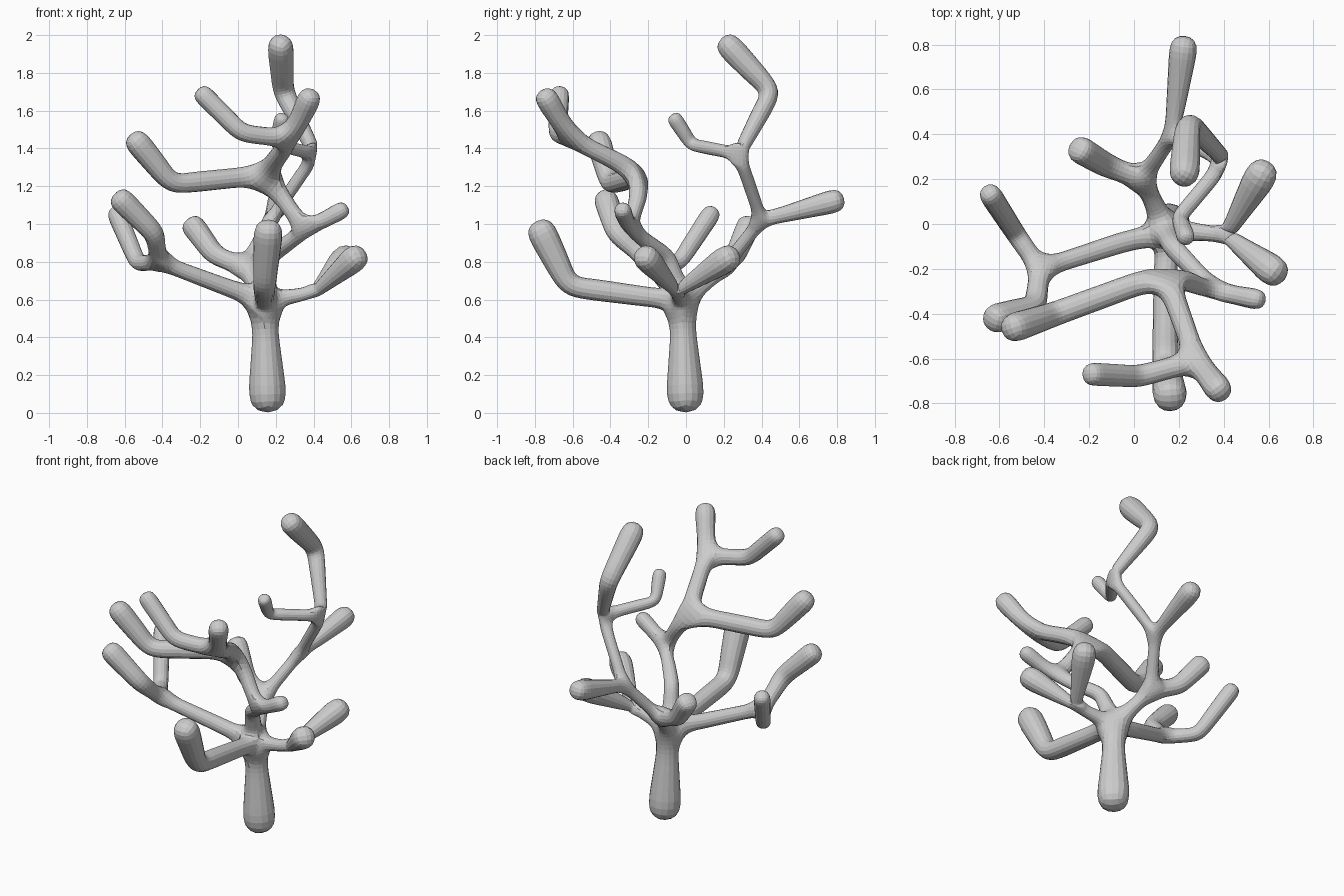
import bpy
from mathutils import Vector

if "Cube" in bpy.data.objects:
    bpy.data.objects.remove(bpy.data.objects["Cube"])

# Branch joints: name -> (parent, x, y, z, radius)
joints = {
    "base": (None, .16, 0, -.015, .112),
    "hub": ("base", .14, -.02, .59, .05),
    # front limb
    "front_elbow": ("hub", .14, -.62, .67, .06),
    "front_tip": ("front_elbow", .16, -.76, .95, .084),
    # right limb with two tips
    "right_fork": ("hub", .41, -.05, .64, .03),
    "right_tip_a": ("right_fork", .565, .215, .815, .088),
    "right_tip_b": ("right_fork", .615, -.205, .815, .084),
    # left limb with two bent twigs
    "left_fork": ("hub", -.42, -.2, .8, .04),
    "left_elbow_a": ("left_fork", -.44, -.37, .95, .055),
    "left_tip_a": ("left_elbow_a", -.61, -.42, 1.12, .068),
    "left_elbow_b": ("left_fork", -.53, -.04, .79, .045),
    "left_tip_b": ("left_elbow_b", -.64, .13, 1.05, .052),
    # back limb, rising to the crown
    "back_fork": ("hub", .04, .2, .77, .038),
    "back_elbow": ("back_fork", -.12, .26, .83, .055),
    "back_tip": ("back_elbow", -.23, .325, .98, .065),
    "rear_fork": ("back_fork", .17, .4, 1.02, .033),
    "rear_tip": ("rear_fork", .22, .78, 1.12, .07),
    "crown_fork": ("rear_fork", .41, .28, 1.37, .034),
    "crown_elbow": ("crown_fork", .24, .455, 1.7, .055),
    "crown_tip": ("crown_elbow", .225, .23, 1.94, .073),
    "twig_elbow": ("crown_fork", .2, .03, 1.42, .035),
    "twig_tip": ("twig_elbow", .23, -.055, 1.55, .042),
    # middle limb, winding forward
    "mid_elbow": ("hub", .17, -.1, .83, .045),
    "mid_fork": ("mid_elbow", .36, -.3, .97, .037),
    "mid_tip": ("mid_fork", .545, -.335, 1.07, .05),
    "upper_fork": ("mid_fork", .14, -.22, 1.26, .052),
    "upper_left_elbow": ("upper_fork", -.35, -.4, 1.21, .055),
    "upper_left_tip": ("upper_left_elbow", -.53, -.46, 1.43, .07),
    "top_fork": ("upper_fork", .28, -.61, 1.45, .045),
    "top_right_tip": ("top_fork", .375, -.735, 1.66, .067),
    "top_left_elbow": ("top_fork", .02, -.68, 1.48, .05),
    "top_left_tip": ("top_left_elbow", -.18, -.67, 1.68, .053),
}

names = list(joints)
verts = [Vector(j[1:4]) for j in joints.values()]
edges = [(names.index(j[0]), i) for i, j in enumerate(joints.values()) if j[0]]
# Push tips out by their radius, so the rounded caps end in the right place
for a, b in edges:
    if "tip" in names[b]:
        verts[b] += (verts[b] - verts[a]).normalized() * joints[names[b]][4]

mesh = bpy.data.meshes.new("branches")
mesh.from_pydata(verts, edges, [])
tree = bpy.data.objects.new("branches", mesh)
bpy.context.collection.objects.link(tree)
bpy.context.view_layer.objects.active = tree
tree.select_set(True)

# Skin the skeleton, then round it
skin = tree.modifiers.new("skin", "SKIN")
skin.branch_smoothing = 0
if not mesh.skin_vertices:
    bpy.ops.object.mode_set(mode="EDIT")
    bpy.ops.mesh.customdata_skin_add()
    bpy.ops.object.mode_set(mode="OBJECT")
for sv, j in zip(mesh.skin_vertices[0].data, joints.values()):
    sv.radius = (j[4] * 1.07,) * 2
mesh.skin_vertices[0].data[0].use_root = True
sub = tree.modifiers.new("round", "SUBSURF")
sub.levels = sub.render_levels = 2
